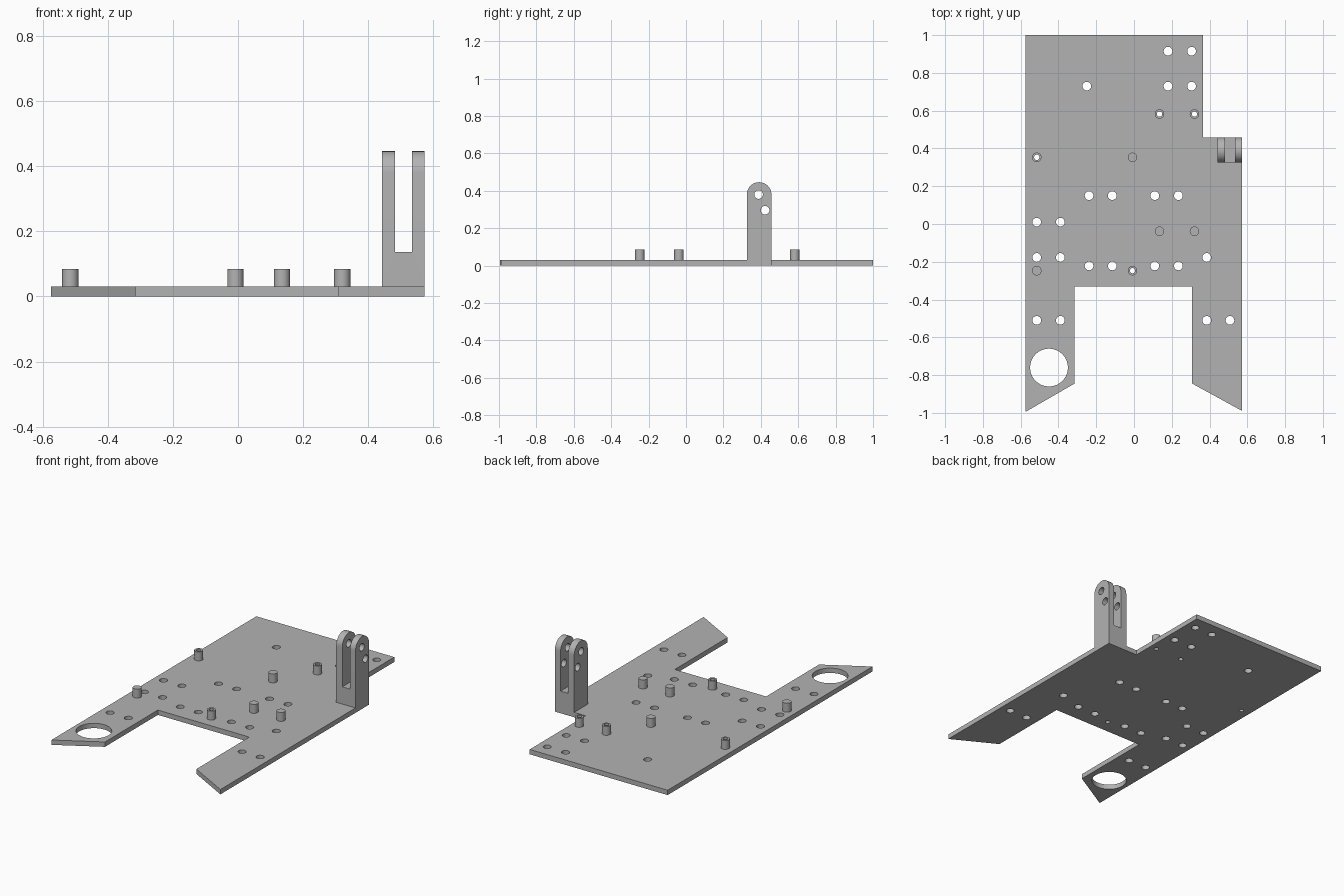
import bpy, bmesh
from math import sin, cos, pi, radians
from mathutils import Matrix

if "Cube" in bpy.data.objects:
    bpy.data.objects.remove(bpy.data.objects["Cube"], do_unlink=True)

grey = bpy.data.materials.new("plain grey")
grey.use_nodes = True
grey.diffuse_color = (0.45, 0.45, 0.45, 1)
grey.node_tree.nodes["Principled BSDF"].inputs["Base Color"].default_value = (0.45, 0.45, 0.45, 1)

THICK = 0.03
HOLE, BORE, POST = 0.023, 0.014, 0.025


def circle(x, y, r, n=32):
    return [(x + r * cos(2 * pi * i / n), y + r * sin(2 * pi * i / n)) for i in range(n)]


def extrude(name, loops, low, high, turn=Matrix()):
    """Fill the first loop, leave the others as holes, and extrude from low to high."""
    curve = bpy.data.curves.new(name, "CURVE")
    curve.dimensions = "2D"
    curve.fill_mode = "BOTH"
    curve.extrude = (high - low) / 2
    for loop in loops:
        spline = curve.splines.new("POLY")
        spline.points.add(len(loop) - 1)
        for point, (x, y) in zip(spline.points, loop):
            point.co = (x, y, 0, 1)
        spline.use_cyclic_u = True
    source = bpy.data.objects.new(name + " outline", curve)
    bpy.context.collection.objects.link(source)
    bpy.context.view_layer.update()
    graph = bpy.context.evaluated_depsgraph_get()
    mesh = bpy.data.meshes.new_from_object(source.evaluated_get(graph))
    bpy.data.objects.remove(source, do_unlink=True)

    bm = bmesh.new()
    bm.from_mesh(mesh)
    bmesh.ops.remove_doubles(bm, verts=bm.verts, dist=1e-5)
    bmesh.ops.transform(bm, matrix=turn @ Matrix.Translation((0, 0, (low + high) / 2)), verts=bm.verts)
    bmesh.ops.recalc_face_normals(bm, faces=bm.faces)
    bm.to_mesh(mesh)
    bm.free()
    mesh.materials.clear()
    mesh.materials.append(grey)
    obj = bpy.data.objects.new(name, mesh)
    bpy.context.collection.objects.link(obj)
    return obj


def smooth(obj):
    bpy.ops.object.select_all(action="DESELECT")
    obj.select_set(True)
    bpy.context.view_layer.objects.active = obj
    bpy.ops.object.shade_smooth_by_angle(angle=radians(30))


# Base plate with two legs, mounting holes and one large opening
outline = [(-0.575, 1), (0.365, 1), (0.365, 0.457), (0.573, 0.457), (0.573, -0.99),
           (0.308, -0.845), (0.308, -0.33), (-0.315, -0.33), (-0.315, -0.845), (-0.575, -0.995)]
hole_rows = {
    0.915: (0.18, 0.305),
    0.73: (-0.25, 0.18, 0.305),
    0.15: (-0.238, -0.115, 0.11, 0.235),
    0.01: (-0.515, -0.39),
    -0.177: (-0.515, -0.39, 0.385),
    -0.222: (-0.238, -0.115, 0.11, 0.235),
    -0.51: (-0.515, -0.39, 0.385, 0.508),
}
hollow_posts = [(0.135, 0.582), (0.32, 0.582), (-0.515, 0.353), (-0.008, -0.247)]
solid_posts = [(-0.008, 0.353), (0.135, -0.038), (0.32, -0.038), (-0.515, -0.247)]

loops = [outline, circle(-0.45, -0.76, 0.1, 64)]
loops += [circle(x, y, HOLE) for y, row in hole_rows.items() for x in row]
loops += [circle(x, y, BORE) for x, y in hollow_posts]
smooth(extrude("base_plate", loops, 0, THICK))

# Standoff posts, hollow and solid
for i, (x, y) in enumerate(hollow_posts):
    smooth(extrude(f"hollow_post_{i + 1}", [circle(x, y, POST), circle(x, y, BORE)], THICK, 0.085))
for i, (x, y) in enumerate(solid_posts):
    smooth(extrude(f"solid_post_{i + 1}", [circle(x, y, POST)], THICK, 0.085))

# Forked bracket: round-topped profile across the plate, with two pin holes
mid, half, centre = 0.391, 0.066, 0.38
profile = [(mid - half, THICK), (mid + half, THICK)]
profile += [(mid + half * cos(pi * i / 24), centre + half * sin(pi * i / 24)) for i in range(25)]
sideways = Matrix(((0, 0, 1, 0), (1, 0, 0, 0), (0, 1, 0, 0), (0, 0, 0, 1)))
pins = [circle(mid - 0.003, centre, HOLE), circle(0.423, 0.296, HOLE)]
bracket = extrude("fork_bracket", [profile] + pins, 0.442, 0.573, sideways)

# Slot between the two fork arms
slot = extrude("slot_cutter", [[(0.483, 0.2), (0.535, 0.2), (0.535, 0.6), (0.483, 0.6)]], 0.136, 0.6)
slot.hide_render = True
cut = bracket.modifiers.new("slot", "BOOLEAN")
cut.operation = "DIFFERENCE"
cut.solver = "EXACT"
cut.object = slot
bpy.context.view_layer.objects.active = bracket
bpy.ops.object.modifier_apply(modifier="slot")
bpy.data.objects.remove(slot, do_unlink=True)
smooth(bracket)
